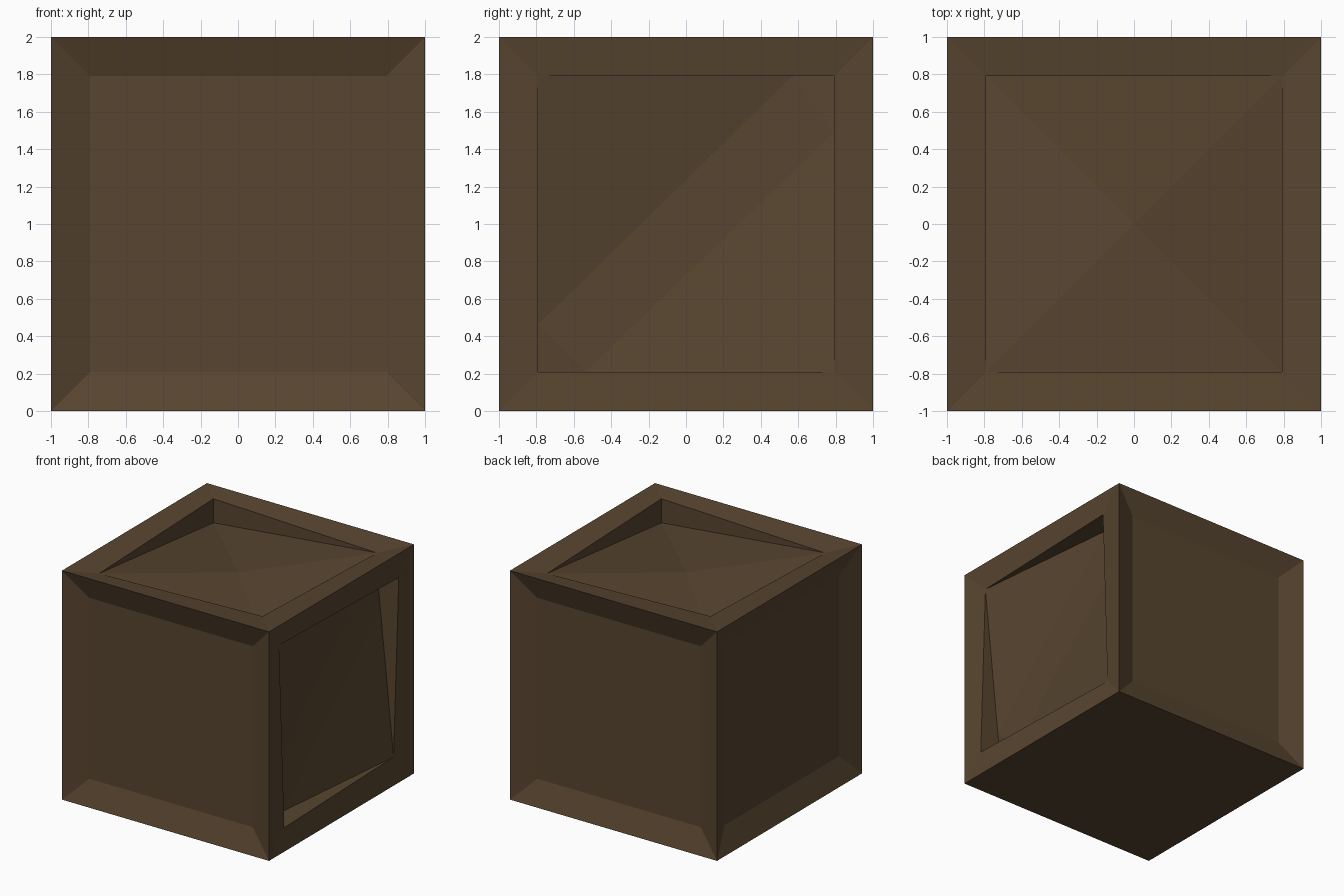
import bpy, bmesh
from mathutils import Vector

if "Cube" in bpy.data.objects:
    bpy.data.objects.remove(bpy.data.objects["Cube"])

IN = 0.79        # half size of every inner panel
SOFT = 0.075     # depth of the plain bevelled panels
SHALLOW = 0.05   # shallow corners of the recessed panels
DEEP = 0.21      # deep corners of the recessed panels

wood = bpy.data.materials.new("dark brown wood")
wood.diffuse_color = (0.096, 0.059, 0.029, 1)
wood.use_nodes = True
wood.node_tree.nodes["Principled BSDF"].inputs["Base Color"].default_value = wood.diffuse_color

X, Y, Z = Vector((1, 0, 0)), Vector((0, 1, 0)), Vector((0, 0, 1))
RING = [(-1, -1), (1, -1), (1, 1), (-1, 1)]


def finish(name, bm):
    bmesh.ops.remove_doubles(bm, verts=bm.verts, dist=0.0005)
    mesh = bpy.data.meshes.new(name)
    bm.to_mesh(mesh)
    bm.free()
    mesh.materials.append(wood)
    ob = bpy.data.objects.new(name, mesh)
    bpy.context.collection.objects.link(ob)
    return ob


def add(bm, pts):
    return bm.faces.new([bm.verts.new(p) for p in pts])


def ring(u, v, size, depths):
    """Four corners of a square on one side of the cube."""
    n = u.cross(v)
    return [u * a * size + v * b * size + n * (1 - d) + Z
            for (a, b), d in zip(RING, depths)]


def frame(bm, outer, inner):
    for i in range(4):
        j = (i + 1) % 4
        add(bm, [outer[i], outer[j], inner[j], inner[i]])


def plain_panel(bm, u, v):
    inner = ring(u, v, IN, [SOFT] * 4)
    frame(bm, ring(u, v, 1, [0] * 4), inner)
    add(bm, inner)


def recessed_panel(bm, u, v):
    """Frame with two opposite deep corners; returns the floor corners."""
    lip = ring(u, v, IN, [0, SHALLOW, 0, SHALLOW])
    floor = ring(u, v, IN, [DEEP, SHALLOW, DEEP, SHALLOW])
    frame(bm, ring(u, v, 1, [0] * 4), lip)
    for i in range(4):
        j = (i + 1) % 4
        add(bm, [lip[i], lip[j], floor[i] if i % 2 == 0 else floor[j]])
    return floor


# crate body: three plain sides and a flat underside
bm = bmesh.new()
for u in (X, -X, -Y):
    plain_panel(bm, u, Z)
add(bm, ring(X, -Y, 1, [0] * 4))

# lid with a saddle-shaped floor
lid = recessed_panel(bm, Y, -X)
mid = sum(lid, Vector()) / 4
for i in range(4):
    add(bm, [lid[i], lid[(i + 1) % 4], mid])

# right side, floor split by the diagonal brace
d0, s1, d2, s3 = recessed_panel(bm, Y, Z)
a, b = d0.lerp(s1, 0.16), d2.lerp(s1, 0.19)
c, e = d2.lerp(s3, 0.14), d0.lerp(s3, 0.16)
add(bm, [a, s1, b])
add(bm, [c, s3, e])
body = finish("crate_body", bm)

# diagonal brace
bm = bmesh.new()
add(bm, [a, b, c, e])
add(bm, [d0, a, e])
add(bm, [b, d2, c])
brace = finish("diagonal_brace", bm)
